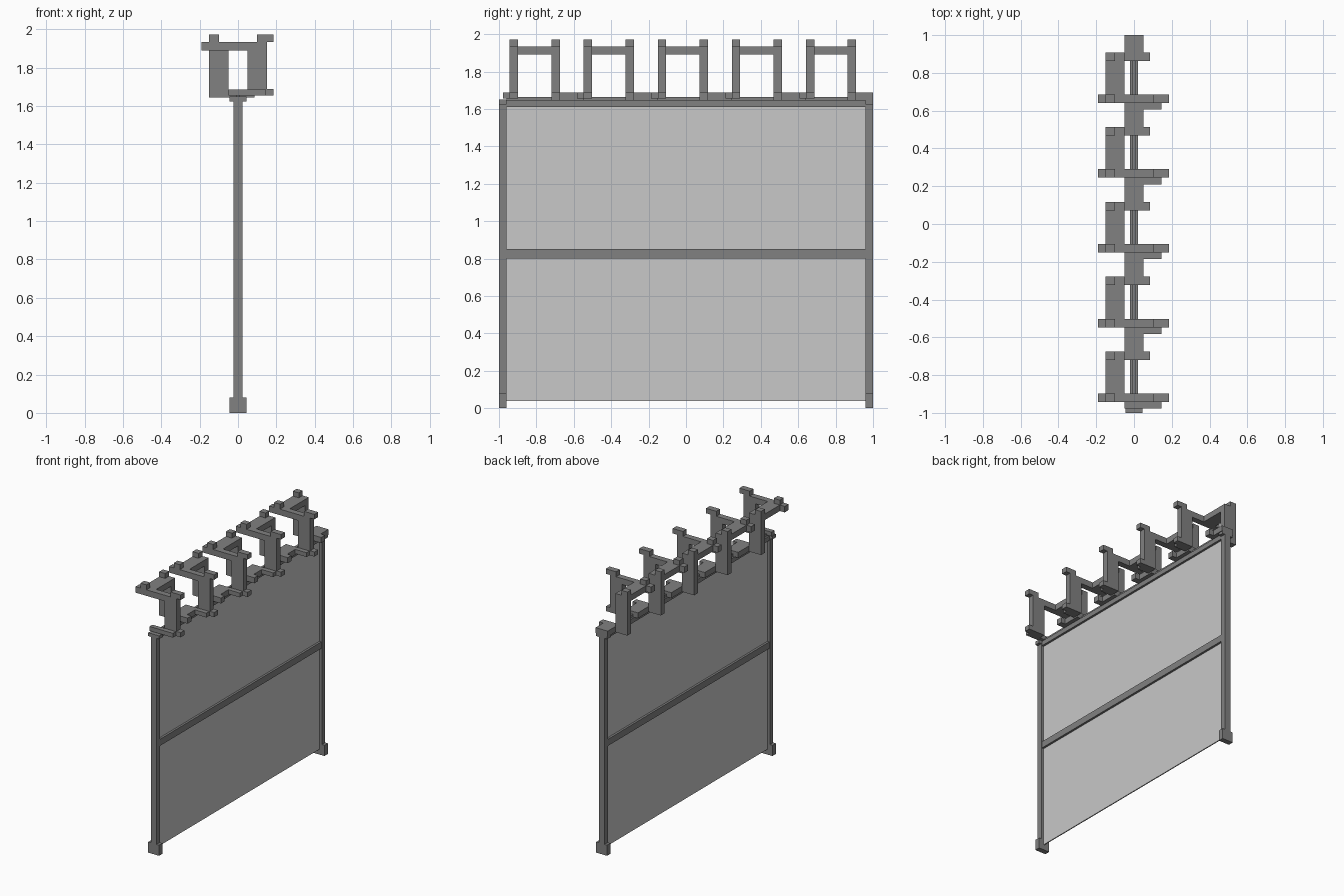
import bpy, bmesh

if "Cube" in bpy.data.objects:
    bpy.data.objects.remove(bpy.data.objects["Cube"])


def material(name, v):
    m = bpy.data.materials.new(name)
    m.diffuse_color = (v, v, v, 1)
    m.use_nodes = True
    m.node_tree.nodes["Principled BSDF"].inputs["Base Color"].default_value = m.diffuse_color
    return m


FRAME = material("dark grey metal", 0.22)
PANEL = material("light grey mesh", 0.58)


def boxes(name, mat, *items):
    """One object made of boxes given as (x0, x1, y0, y1, z0, z1)."""
    bm = bmesh.new()
    for x0, x1, y0, y1, z0, z1 in items:
        r = bmesh.ops.create_cube(bm, size=1)
        for v in r["verts"]:
            v.co = (x1 if v.co.x > 0 else x0,
                    y1 if v.co.y > 0 else y0,
                    z1 if v.co.z > 0 else z0)
    me = bpy.data.meshes.new(name)
    bm.to_mesh(me)
    bm.free()
    me.materials.append(mat)
    ob = bpy.data.objects.new(name, me)
    bpy.context.collection.objects.link(ob)
    return ob


# End posts with a wider foot and cap
for side, y0 in (("front", -1.0), ("back", 0.96)):
    y1 = y0 + 0.04
    boxes(side + "_post", FRAME, (-0.024, 0.024, y0, y1, 0.08, 1.625))
    boxes(side + "_foot", FRAME, (-0.045, 0.045, y0, y1, 0, 0.08))
    boxes(side + "_cap", FRAME, (-0.045, 0.045, y0, y1, 1.625, 1.65))

# Thin panel and horizontal rails
boxes("panel", PANEL, (-0.004, 0.004, -0.96, 0.96, 0.04, 1.615))
boxes("middle_rail", FRAME, (-0.02, 0.02, -0.96, 0.96, 0.80, 0.85))
boxes("top_rail", FRAME, (-0.02, 0.02, -0.96, 0.96, 1.61, 1.645),
      (-0.008, 0.008, -0.96, 0.96, 1.645, 1.665))

# Square coil of barbed wire along the top
STEP = 0.396
for i in range(5):
    y = -0.943 + i * STEP
    a, b, c = y + 0.045, y + 0.223, y + 0.268
    end = 1.0 if i == 4 else y + STEP
    boxes(f"coil_riser_{i}", FRAME, (0.05, 0.15, y, a, 1.655, 1.89))
    boxes(f"coil_top_bar_{i}", FRAME, (-0.19, 0.15, y, a, 1.89, 1.935))
    boxes(f"coil_top_link_{i}", FRAME, (-0.15, -0.05, a, c, 1.89, 1.935))
    boxes(f"coil_drop_{i}", FRAME, (-0.15, -0.05, b, c, 1.645, 1.89))
    boxes(f"coil_bottom_bar_{i}", FRAME, (-0.05, 0.05, b, end, 1.645, 1.687))
    # Barbs at the corners
    boxes(f"barbs_{i}", FRAME,
          (0.10, 0.185, y, a, 1.935, 1.972),
          (-0.15, -0.10, y, a, 1.935, 1.972),
          (-0.15, -0.10, b, c, 1.935, 1.972),
          (0.05, 0.085, b, c, 1.645, 1.687),
          (0.15, 0.185, y, a, 1.655, 1.69),
          (-0.05 if i == 0 else 0.05, 0.145, y - 0.035, y, 1.655, 1.687))
